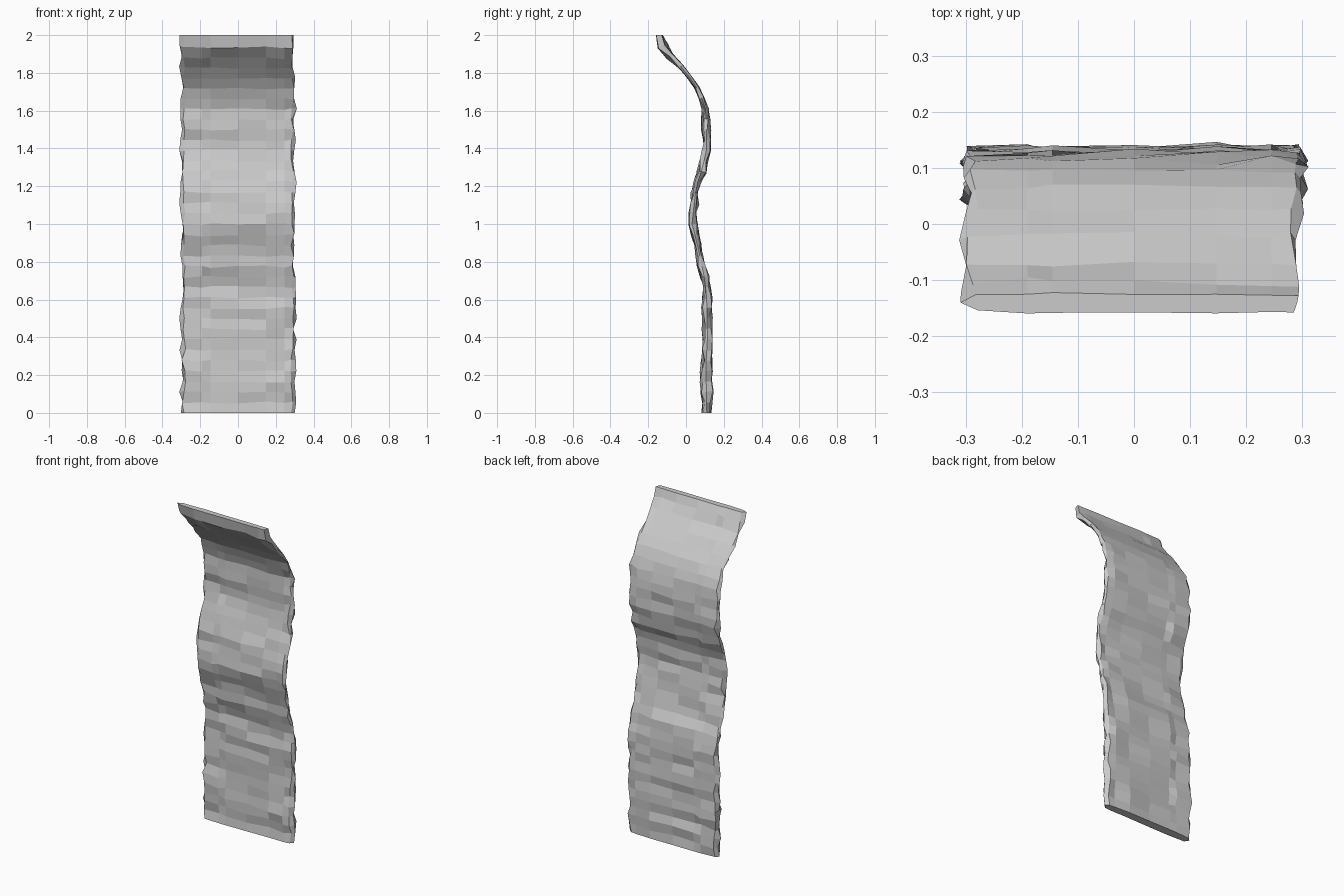
import bpy, bmesh, random
from mathutils import Vector

if "Cube" in bpy.data.objects:
    bpy.data.objects.remove(bpy.data.objects["Cube"])

random.seed(4)

# Side profile of the slab: z, y centre, half thickness
PROFILE = [(0.0, .110, .024), (.12, .108, .025), (.25, .105, .023), (.38, .113, .023),
           (.5, .112, .019), (.6, .110, .018), (.7, .100, .018), (.8, .080, .016),
           (.9, .058, .014), (1.0, .032, .018), (1.1, .042, .016), (1.2, .055, .018),
           (1.3, .088, .020), (1.4, .110, .017), (1.5, .108, .019), (1.6, .106, .016),
           (1.7, .070, .012), (1.8, .004, .010), (1.86, -.055, .014), (1.92, -.110, .020),
           (1.96, -.132, .020), (2.0, -.140, .018)]
COLUMNS = [-.285, -.19, -.145, 0, .147, .245, .285]
ROWS = 36


def sample(z):
    for (z0, y0, t0), (z1, y1, t1) in zip(PROFILE, PROFILE[1:]):
        if z <= z1 + 1e-6:
            f = (z - z0) / (z1 - z0)
            return y0 + f * (y1 - y0), t0 + f * (t1 - t0)
    return PROFILE[-1][1:]


# Rough wavy slab: one closed ring of vertices per row
bm = bmesh.new()
rings = []
for i in range(ROWS + 1):
    z = 2.0 * i / ROWS
    y, t = sample(z)
    ya, yb = sample(max(z - .04, 0))[0], sample(min(z + .04, 2))[0]
    tangent = Vector((0, yb - ya, .08)).normalized()
    normal = Vector((0, tangent.z, -tangent.y))
    end = i in (0, ROWS)
    if end:
        normal = Vector((0, 1, 0))
    smooth = .4 if 1.62 < z < 1.88 else 1.0
    ring = []
    for side in (-1, 1):
        row_shift = random.uniform(-.005, .005) * smooth
        ring_cols = COLUMNS if side < 0 else COLUMNS[::-1]
        for k, x in enumerate(ring_cols):
            edge = k in (0, len(COLUMNS) - 1)
            bump = random.uniform(-.010, .010) * smooth * (.3 if end else 1)
            p = Vector((x, y, z)) + normal * (side * t * (.85 if edge else 1) + row_shift + bump)
            if edge:
                p.x += random.uniform(-.008, .014) * (1 if x > 0 else -1)
            if not end:
                p += tangent * random.uniform(-.006, .006)
            p.z = min(max(p.z, 0), 2)
            ring.append(bm.verts.new(p))
        # ragged ridge along each long edge
        sx = 1 if side < 0 else -1
        ring.append(bm.verts.new((sx * random.uniform(.286, .312), y, z)))
    rings.append(ring)

for a, b in zip(rings, rings[1:]):
    n = len(a)
    for j in range(n):
        bm.faces.new((a[j], a[(j + 1) % n], b[(j + 1) % n], b[j]))

# End caps, bridged front to back
c = len(COLUMNS)
for ring in (rings[0], rings[-1]):
    front, back = ring[:c], ring[c + 1:2 * c + 1][::-1]
    for j in range(c - 1):
        bm.faces.new((front[j], front[j + 1], back[j + 1], back[j]))
    bm.faces.new((front[-1], ring[c], back[-1]))
    bm.faces.new((front[0], back[0], ring[-1]))

bmesh.ops.recalc_face_normals(bm, faces=bm.faces)
mesh = bpy.data.meshes.new("rough_slab")
bm.to_mesh(mesh)
bm.free()
bpy.context.collection.objects.link(bpy.data.objects.new("rough_slab", mesh))
